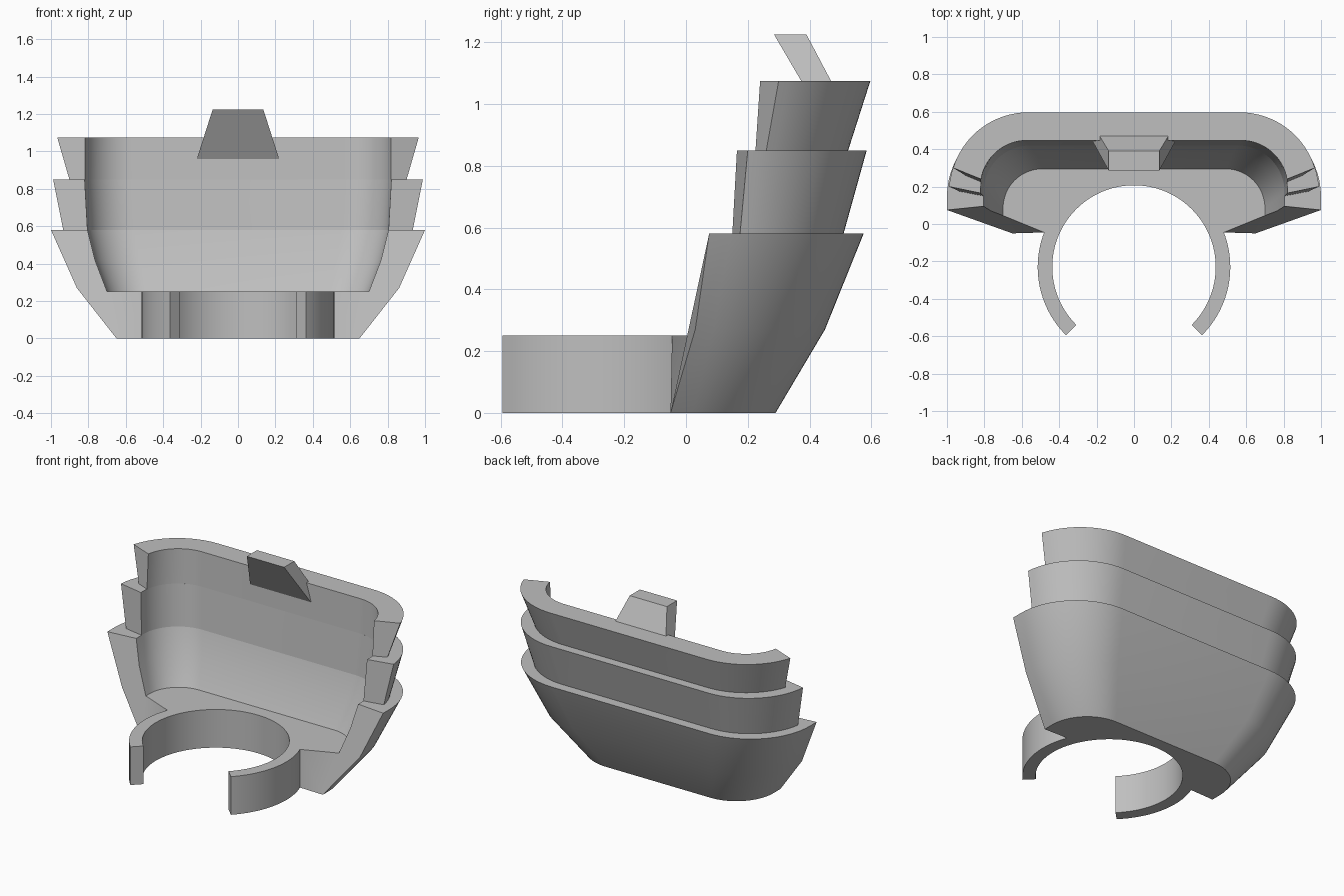
import bpy, bmesh, math
from mathutils import Vector

if "Cube" in bpy.data.objects:
    bpy.data.objects.remove(bpy.data.objects["Cube"])

grey = bpy.data.materials.new("light grey")
grey.diffuse_color = (0.52, 0.52, 0.52, 1)
grey.use_nodes = True
grey.node_tree.nodes["Principled BSDF"].inputs["Base Color"].default_value = grey.diffuse_color


def finish(name, bm, smooth=True):
    bmesh.ops.remove_doubles(bm, verts=bm.verts, dist=1e-5)
    bmesh.ops.recalc_face_normals(bm, faces=bm.faces)
    me = bpy.data.meshes.new(name)
    bm.to_mesh(me)
    bm.free()
    me.materials.append(grey)
    ob = bpy.data.objects.new(name, me)
    bpy.context.collection.objects.link(ob)
    if smooth:
        shade(ob)
    return ob


def shade(ob):
    bpy.ops.object.select_all(action='DESELECT')
    ob.select_set(True)
    bpy.context.view_layer.objects.active = ob
    bpy.ops.object.shade_smooth_by_angle(angle=math.radians(32))


def u_path(z, hw, back, r, end, n=16):
    """U-shaped outline, open to the front, with rounded back corners."""
    cx, cy = hw - r, back - r
    a0 = math.asin(max(0, (end - cy) / r))
    half = [(cx + r * math.cos(a0), end)]
    for i in range(n + 1):
        a = a0 + (math.pi / 2 - a0) * i / n
        half.append((cx + r * math.cos(a), cy + r * math.sin(a)))
    return [Vector((x, y, z)) for x, y in half] + \
           [Vector((-x, y, z)) for x, y in reversed(half)]


def loft(bm, sections, closed):
    rows = [[bm.verts.new(p) for p in u_path(*s)] for s in sections]
    pairs = list(zip(rows, rows[1:])) + ([(rows[-1], rows[0])] if closed else [])
    for a, b in pairs:
        for i in range(len(a) - 1):
            bm.faces.new((a[i], a[i + 1], b[i + 1], b[i]))
    return rows


# lower shell: outer wall, rim, inner wall, floor, base and slanted front ends
bm = bmesh.new()
rows = loft(bm, [(0, .65, .29, .27, -.05), (.27, .862, .45, .36, .03),
                 (.58, 1.0, .575, .43, .075), (.58, .805, .42, .25, .095),
                 (.42, .765, .375, .24, .07), (.25, .70, .295, .21, .045)], False)
mid = {(s, z): bm.verts.new((s * .48, -.045, z)) for s in (1, -1) for z in (0, .25)}
for s, k in ((1, 0), (-1, -1)):
    bm.faces.new([r[k] for r in rows] + [mid[s, .25], mid[s, 0]])
bm.faces.new((mid[1, 0], mid[1, .25], mid[-1, .25], mid[-1, 0]))
bm.faces.new(rows[0] + [mid[-1, 0], mid[1, 0]])
bm.faces.new(rows[-1] + [mid[-1, .25], mid[1, .25]])
shell = finish("lower_shell", bm, False)

# round opening for the clip ring
bm = bmesh.new()
bmesh.ops.create_cone(bm, cap_ends=True, segments=96, radius1=.5, radius2=.5, depth=1)
bmesh.ops.translate(bm, verts=bm.verts, vec=(0, -.23, 0))
cutter = finish("ring_cutter", bm, False)
cutter.hide_render = True
mod = shell.modifiers.new("opening", 'BOOLEAN')
mod.operation, mod.solver, mod.object = 'DIFFERENCE', 'EXACT', cutter
bpy.ops.object.select_all(action='DESELECT')
shell.select_set(True)
bpy.context.view_layer.objects.active = shell
bpy.ops.object.modifier_apply(modifier=mod.name)
bpy.data.objects.remove(cutter)
shade(shell)

# two stacked upper tiers, each flaring outwards
tiers = {
    "middle_tier": [(.58, .94, .51, .40, .175), (.85, .99, .585, .42, .20),
                    (.85, .82, .44, .25, .165), (.58, .805, .42, .25, .15)],
    "upper_tier": [(.85, .925, .525, .40, .26), (1.075, .985, .597, .42, .30),
                   (1.075, .822, .447, .25, .24), (.85, .82, .44, .25, .225)],
}
for name, sections in tiers.items():
    bm = bmesh.new()
    rows = loft(bm, sections, True)
    for k in (0, -1):
        bm.faces.new([r[k] for r in rows])
    finish(name, bm)

# open clip ring
bm = bmesh.new()
N = 72
cols = []
for i in range(N + 1):
    a = math.radians(-45 + 270 * i / N)
    cols.append([bm.verts.new((r * math.cos(a), -.23 + r * math.sin(a), z))
                 for r, z in ((.515, 0), (.515, .25), (.437, .25), (.437, 0))])
for a, b in zip(cols, cols[1:]):
    for j in range(4):
        k = (j + 1) % 4
        bm.faces.new((a[j], a[k], b[k], b[j]))
bm.faces.new(cols[0])
bm.faces.new(cols[-1])
finish("clip_ring", bm)

# tapered tab leaning forward over the top edge
bm = bmesh.new()
lo = [bm.verts.new(p) for p in ((-.22, .44, .96), (.22, .44, .96), (.22, .53, .96), (-.22, .53, .96))]
hi = [bm.verts.new(p) for p in ((-.135, .285, 1.225), (.135, .285, 1.225),
                                (.135, .39, 1.225), (-.135, .39, 1.225))]
bm.faces.new(lo)
bm.faces.new(hi)
for j in range(4):
    k = (j + 1) % 4
    bm.faces.new((lo[j], lo[k], hi[k], hi[j]))
finish("top_tab", bm, False)
